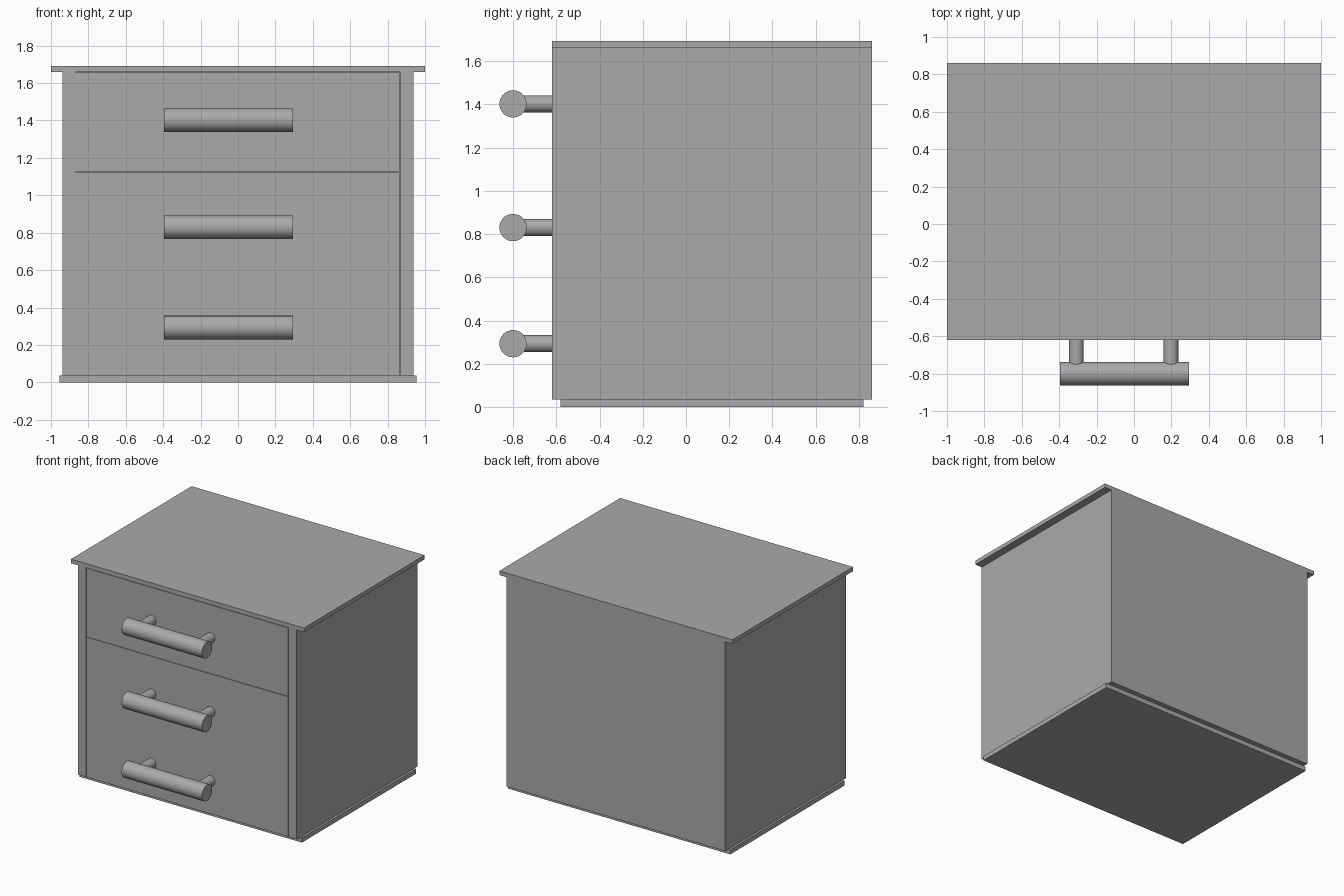
import bpy
import math

cube = bpy.data.objects.get("Cube")
if cube:
    bpy.data.objects.remove(cube, do_unlink=True)

grey = bpy.data.materials.new("plain grey")
grey.use_nodes = True
GREY = (0.4, 0.4, 0.4, 1.0)
grey.diffuse_color = GREY
grey.node_tree.nodes["Principled BSDF"].inputs["Base Color"].default_value = GREY


def box(name, x0, x1, y0, y1, z0, z1):
    """Axis-aligned panel given by its limits."""
    bpy.ops.mesh.primitive_cube_add(size=1)
    ob = bpy.context.object
    ob.name = name
    ob.location = ((x0 + x1) / 2, (y0 + y1) / 2, (z0 + z1) / 2)
    ob.scale = (x1 - x0, y1 - y0, z1 - z0)
    bpy.ops.object.transform_apply(location=False, rotation=False, scale=True)
    ob.data.materials.append(grey)
    return ob


def rod(name, radius, length, centre, rotation):
    """Smooth round bar."""
    bpy.ops.mesh.primitive_cylinder_add(vertices=48, radius=radius, depth=length,
                                        location=centre, rotation=rotation)
    ob = bpy.context.object
    ob.name = name
    ob.data.materials.append(grey)
    bpy.ops.object.shade_smooth_by_angle(angle=math.radians(35))
    return ob


FRONT, BACK = -0.62, 0.86

# Plinth and worktop
box("base_plinth", -0.955, 0.955, -0.58, 0.82, 0.0, 0.036)
box("top_panel", -1.0, 1.0, FRONT, BACK, 1.66, 1.692)

# Carcass: core behind the drawers, with side panels flush to the drawer fronts
box("cabinet_body", -0.869, 0.866, FRONT + 0.02, BACK, 0.036, 1.66)
box("right_side_panel", -0.938, -0.869, FRONT, BACK, 0.036, 1.66)
box("left_side_panel", 0.866, 0.938, FRONT, BACK, 0.036, 1.66)

# Drawer fronts, with hairline gaps around them
GAP = 0.0015
for name, z0, z1 in (("lower_drawer_fronts", 0.036, 1.125),
                     ("upper_drawer_front", 1.125, 1.66)):
    box(name, -0.869 + GAP, 0.866 - GAP, FRONT, FRONT + 0.02, z0, z1 - GAP * 2)

# Bar handles on two posts each
BAR_Y = -0.80
for label, z in (("top", 1.402), ("middle", 0.83), ("bottom", 0.293)):
    rod(label + "_handle_bar", 0.063, 0.69, (-0.05, BAR_Y, z), (0, math.pi / 2, 0))
    for side, x in (("right", -0.308), ("left", 0.198)):
        rod(f"{label}_handle_{side}_post", 0.039, FRONT + 0.01 - BAR_Y,
            (x, (FRONT + 0.01 + BAR_Y) / 2, z), (math.pi / 2, 0, 0))
